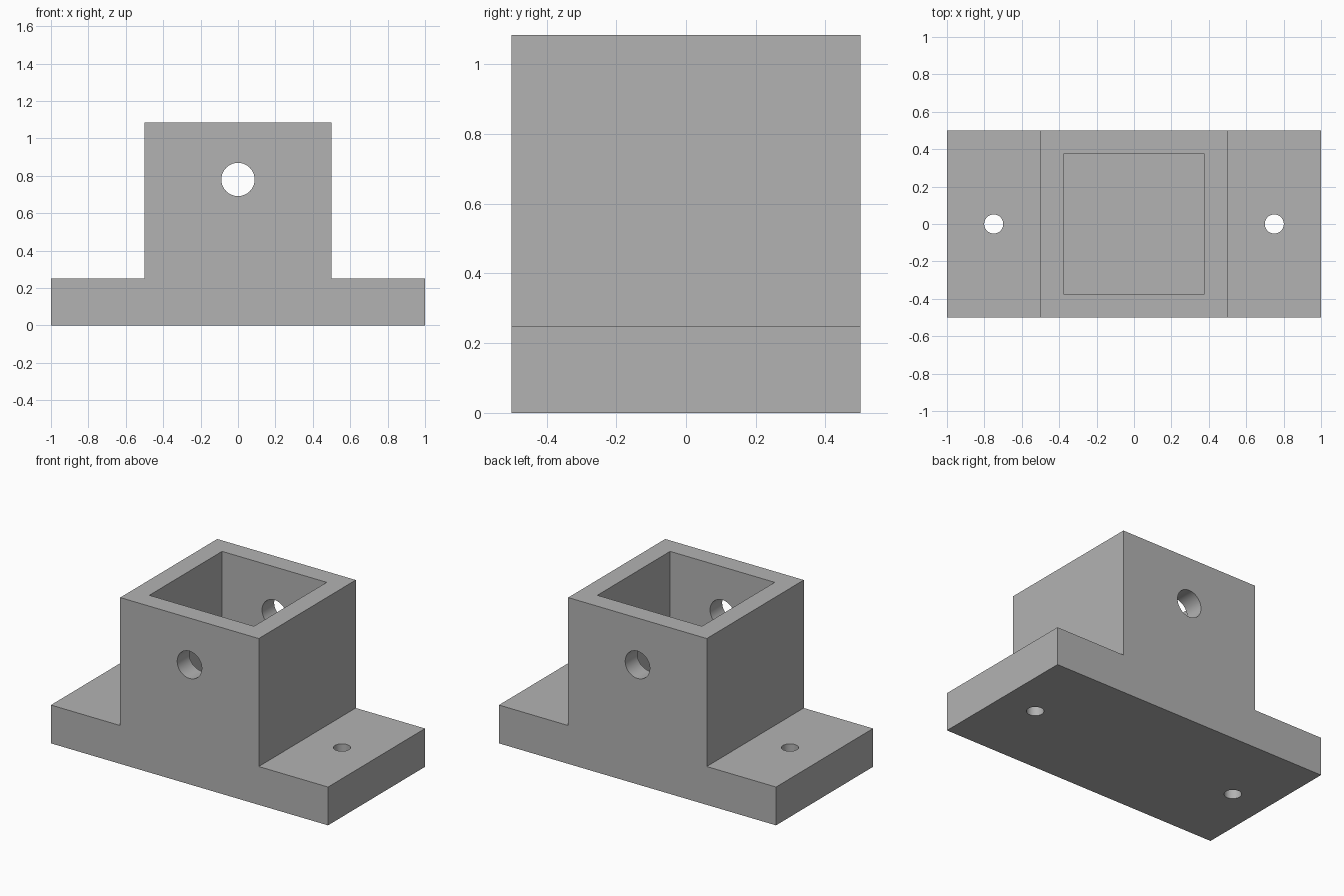
import bpy, bmesh, math

if "Cube" in bpy.data.objects:
    bpy.data.objects.remove(bpy.data.objects["Cube"])

grey = bpy.data.materials.new("plain grey")
grey.diffuse_color = (0.45, 0.45, 0.45, 1)
grey.use_nodes = True
grey.node_tree.nodes["Principled BSDF"].inputs["Base Color"].default_value = grey.diffuse_color

# Bracket body: stepped front profile extruded along y
profile = [(-1, 0), (1, 0), (1, 0.25), (0.5, 0.25),
           (0.5, 1.085), (-0.5, 1.085), (-0.5, 0.25), (-1, 0.25)]
bm = bmesh.new()
face = bm.faces.new([bm.verts.new((x, -0.5, z)) for x, z in profile])
ext = bmesh.ops.extrude_face_region(bm, geom=[face])
bmesh.ops.translate(bm, vec=(0, 1, 0),
                    verts=[g for g in ext["geom"] if isinstance(g, bmesh.types.BMVert)])
bmesh.ops.recalc_face_normals(bm, faces=bm.faces)
mesh = bpy.data.meshes.new("socket_bracket")
bm.to_mesh(mesh)
bm.free()
body = bpy.data.objects.new("socket_bracket", mesh)
bpy.context.collection.objects.link(body)
mesh.materials.append(grey)


def cut(cutter):
    """Subtract the cutter from the body, then remove it."""
    cutter.hide_render = True
    cutter.data.materials.append(grey)
    mod = body.modifiers.new("cut", 'BOOLEAN')
    mod.operation = 'DIFFERENCE'
    mod.solver = 'EXACT'
    mod.object = cutter
    bpy.ops.object.select_all(action='DESELECT')
    bpy.context.view_layer.objects.active = body
    body.select_set(True)
    bpy.ops.object.modifier_apply(modifier=mod.name)
    bpy.data.objects.remove(cutter)


def cut_hole(radius, depth, location, rotation=(0, 0, 0)):
    bpy.ops.mesh.primitive_cylinder_add(vertices=48, radius=radius, depth=depth,
                                        location=location, rotation=rotation)
    cut(bpy.context.object)


# Square socket, open at the top, floor level with the flanges
bpy.ops.mesh.primitive_cube_add(size=1, location=(0, 0, 0.75))
pocket = bpy.context.object
pocket.scale = (0.755, 0.75, 1.0)
cut(pocket)

# Pin hole through front and back walls
cut_hole(0.089, 2, (0, 0, 0.78), (math.pi / 2, 0, 0))

# Screw holes in the flanges
for side in (-1, 1):
    cut_hole(0.051, 1, (side * 0.75, 0, 0.1))

# Smooth bores, sharp edges
bpy.ops.object.select_all(action='DESELECT')
body.select_set(True)
bpy.context.view_layer.objects.active = body
bpy.ops.object.shade_smooth_by_angle(angle=math.radians(30))
